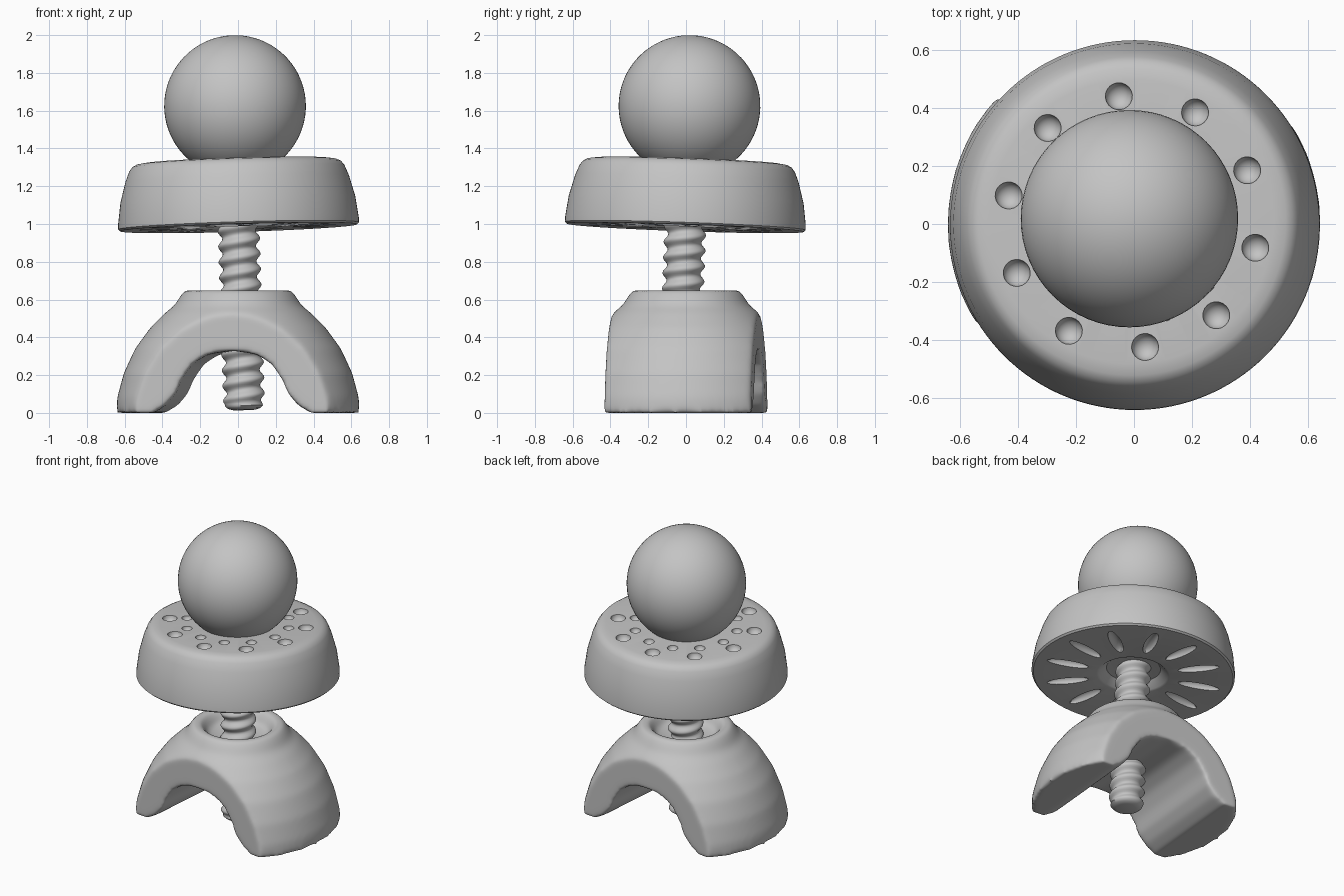
import bpy, bmesh, math
from mathutils import Matrix, Vector

if "Cube" in bpy.data.objects:
    bpy.data.objects.remove(bpy.data.objects["Cube"], do_unlink=True)

GREY = (0.55, 0.55, 0.55, 1)
grey = bpy.data.materials.new("plain_grey")
grey.use_nodes = True
grey.diffuse_color = GREY
grey.node_tree.nodes["Principled BSDF"].inputs["Base Color"].default_value = GREY
grey.node_tree.nodes["Principled BSDF"].inputs["Roughness"].default_value = 0.6


def make(name, bm):
    bmesh.ops.recalc_face_normals(bm, faces=bm.faces)
    mesh = bpy.data.meshes.new(name)
    bm.to_mesh(mesh)
    bm.free()
    obj = bpy.data.objects.new(name, mesh)
    bpy.context.collection.objects.link(obj)
    return obj


def lathe(name, profile, sides, ripple=lambda z, a: 0):
    """Closed solid turned around z; ripple varies the radius."""
    bm = bmesh.new()
    rings = []
    for r, z in profile:
        ring = []
        for i in range(sides):
            a = math.tau * i / sides
            rr = r + ripple(z, a)
            ring.append(bm.verts.new((rr * math.cos(a), rr * math.sin(a), z)))
        rings.append(ring)
    for low, high in zip(rings, rings[1:]):
        for i in range(sides):
            j = (i + 1) % sides
            bm.faces.new((low[i], low[j], high[j], high[i]))
    bm.faces.new(rings[0])
    bm.faces.new(rings[-1])
    return make(name, bm)


def bake(obj):
    """Replace the mesh by its modified result."""
    bpy.context.view_layer.update()
    graph = bpy.context.evaluated_depsgraph_get()
    mesh = bpy.data.meshes.new_from_object(obj.evaluated_get(graph))
    obj.modifiers.clear()
    obj.data = mesh


def carve(obj, cutter, operation="DIFFERENCE"):
    cutter.hide_render = True
    mod = obj.modifiers.new("carve", "BOOLEAN")
    mod.operation, mod.object, mod.solver = operation, cutter, "EXACT"
    bake(obj)
    bpy.data.objects.remove(cutter, do_unlink=True)


def finish(obj, matrix, angle):
    obj.data.transform(matrix)
    obj.data.materials.clear()
    obj.data.materials.append(grey)
    for other in bpy.context.selected_objects:
        other.select_set(False)
    obj.select_set(True)
    bpy.context.view_layer.objects.active = obj
    bpy.ops.object.shade_smooth_by_angle(angle=math.radians(angle))


# The disk, ball and screw share a slight lean
axis = Vector((-0.03, 0.035, 1)).normalized()
lean = (Matrix.Translation((0, 0, 1.1))
        @ Vector((0, 0, 1)).rotation_difference(axis).to_matrix().to_4x4()
        @ Matrix.Translation((0, 0, -1.1)))

# Saddle: dome with a collar, flat front and back, arched tunnel
saddle = lathe("arched_saddle", [
    (0.645, 0), (0.64, 0.08), (0.605, 0.21), (0.545, 0.34), (0.465, 0.45), (0.385, 0.53),
    (0.335, 0.57), (0.305, 0.62), (0.28, 0.65), (0.235, 0.65), (0.205, 0.61),
    (0.19, 0.575), (0.12, 0.555)], 96)
bm = bmesh.new()
bmesh.ops.create_cube(bm, size=2, matrix=Matrix.Diagonal((1, 0.39, 1, 1)))
carve(saddle, make("slab", bm), "INTERSECT")

half_arch = [(0.44, -0.05), (0.41, 0.005), (0.35, 0.04), (0.3, 0.1), (0.265, 0.18),
             (0.21, 0.26), (0.13, 0.31)]
outline = half_arch + [(0, 0.33)] + [(-x, z) for x, z in reversed(half_arch)]
bm = bmesh.new()
end = bm.faces.new([bm.verts.new((x, -1, z)) for x, z in outline])
grown = bmesh.ops.extrude_face_region(bm, geom=[end])["geom"]
bmesh.ops.translate(bm, vec=(0, 2, 0),
                    verts=[v for v in grown if isinstance(v, bmesh.types.BMVert)])
carve(saddle, make("tunnel", bm))

remesh = saddle.modifiers.new("soften", "REMESH")
remesh.mode, remesh.voxel_size = "VOXEL", 0.015
smooth = saddle.modifiers.new("round", "SMOOTH")
smooth.factor, smooth.iterations = 0.5, 14
bake(saddle)
finish(saddle, Matrix.Rotation(math.radians(-5), 4, "Z"), 80)

# Screw: helical ripple on a rod
PITCH = 0.082


def thread(z, a):
    fade = min(1, max(0, (z - 0.03) / 0.04))
    return 0.012 * fade * math.sin(math.tau * z / PITCH - a)


rod = [(0.06, 0.015), (0.085, 0.022)] + [(0.1, 0.035 + 0.01 * i) for i in range(106)]
screw = lathe("threaded_screw", rod, 48, thread)
finish(screw, lean, 60)

# Disk: turned body with a recess under its centre
disk = lathe("round_disk", [
    (0.12, 1.03), (0.17, 1.025), (0.215, 0.985), (0.23, 0.98), (0.627, 0.98), (0.638, 0.99),
    (0.637, 1.02), (0.622, 1.13), (0.592, 1.24), (0.57, 1.295), (0.553, 1.317),
    (0.53, 1.329), (0.49, 1.335), (0.2, 1.335)], 128)
bm = bmesh.new()


def dents(count, phase, radius, z, size):
    """Ring of rounded cutters, each scaled by size along its radius."""
    for i in range(count):
        turn = Matrix.Rotation(math.radians(phase) + math.tau * i / count, 4, "Z")
        place = Matrix.Translation((radius, 0, z))
        bmesh.ops.create_uvsphere(bm, u_segments=20, v_segments=12, radius=1,
                                  matrix=turn @ place @ Matrix.Diagonal((*size, 1)))


dents(10, 24, 0.435, 1.337, (0.047, 0.047, 0.045))
dents(12, -10, 0.33, 1.337, (0.034, 0.034, 0.035))
dents(12, 5, 0.425, 0.978, (0.135, 0.036, 0.04))
carve(disk, make("dent_cutters", bm))
finish(disk, lean, 35)

# Ball on top
bm = bmesh.new()
bmesh.ops.create_uvsphere(bm, u_segments=64, v_segments=40, radius=0.375,
                          matrix=Matrix.Translation((0, 0, 1.625)))
finish(make("ball", bm), lean, 60)
